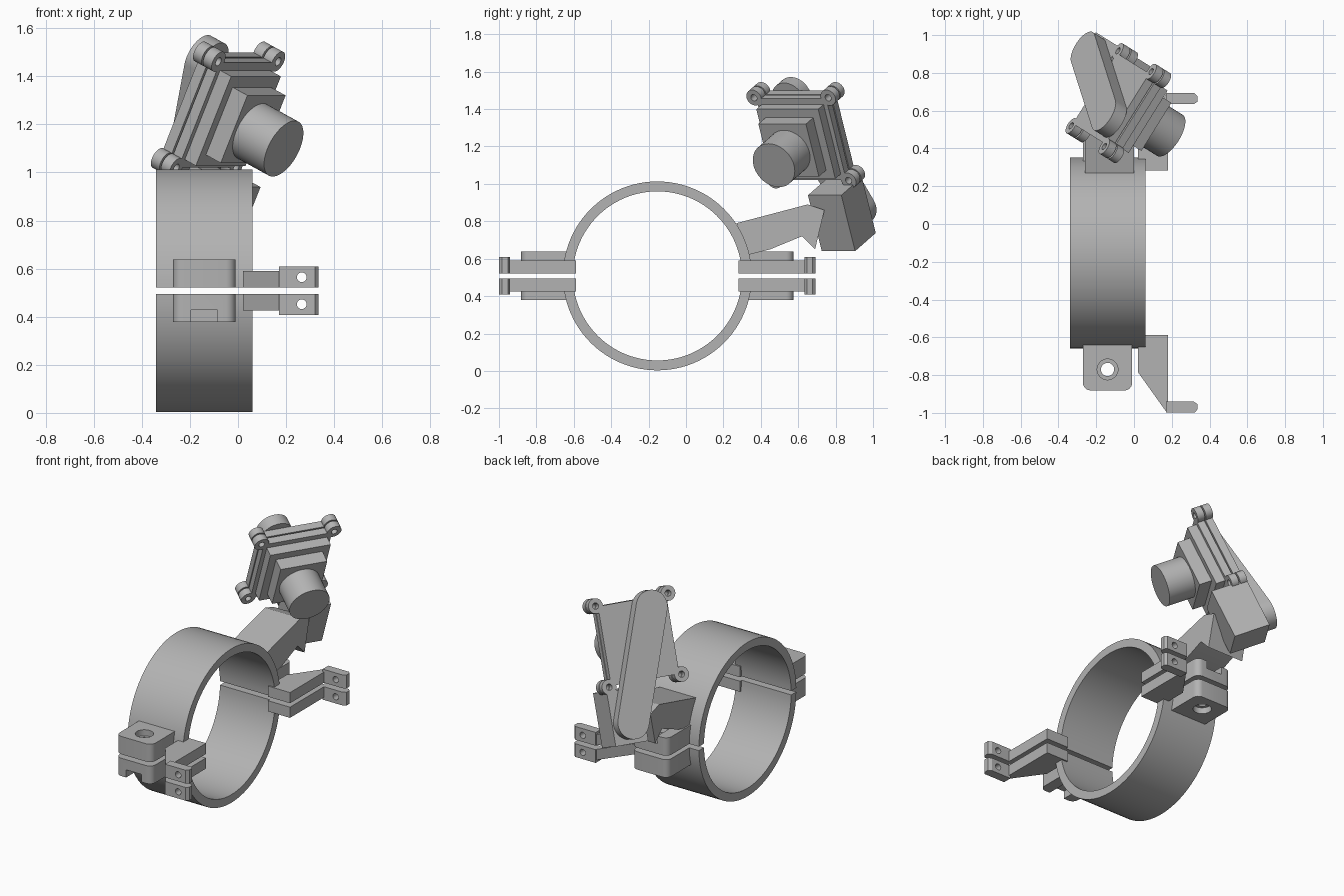
import bpy, bmesh, math
from mathutils import Matrix, Vector

cube = bpy.data.objects.get("Cube")
if cube:
    bpy.data.objects.remove(cube)

grey = bpy.data.materials.new("plain_grey")
grey.use_nodes = True
grey.diffuse_color = (0.45, 0.45, 0.45, 1)
grey.node_tree.nodes["Principled BSDF"].inputs["Base Color"].default_value = (0.45, 0.45, 0.45, 1)


def frame(a, b, c, origin=(0, 0, 0)):
    m = Matrix((a, b, c)).transposed().to_4x4()
    m.translation = origin
    return m


X, Y, Z = Vector((1, 0, 0)), Vector((0, 1, 0)), Vector((0, 0, 1))
ALONG_X = frame(Y, Z, X)
ALONG_Y = frame(Z, X, Y)
ALONG_Z = frame(X, Y, Z)


def prism(name, pts, lo, hi, m=ALONG_Z):
    """Extrude a 2D outline from lo to hi along the third axis of a frame."""
    bm = bmesh.new()
    face = bm.faces.new([bm.verts.new(m @ Vector((p[0], p[1], lo))) for p in pts])
    out = bmesh.ops.extrude_face_region(bm, geom=[face])
    move = (m.to_3x3() @ Z) * (hi - lo)
    bmesh.ops.translate(bm, vec=move, verts=[v for v in out["geom"] if isinstance(v, bmesh.types.BMVert)])
    bmesh.ops.recalc_face_normals(bm, faces=bm.faces)
    mesh = bpy.data.meshes.new(name)
    bm.to_mesh(mesh)
    bm.free()
    mesh.materials.append(grey)
    ob = bpy.data.objects.new(name, mesh)
    bpy.context.collection.objects.link(ob)
    return ob


def arc(cx, cy, r, start=0, end=360, n=32):
    full = end - start == 360
    steps = [math.radians(start + (end - start) * i / n) for i in range(n if full else n + 1)]
    return [(cx + r * math.cos(t), cy + r * math.sin(t)) for t in steps]


def rect(x0, x1, y0, y1):
    return [(x0, y0), (x1, y0), (x1, y1), (x0, y1)]


def combine(ob, tool, operation="DIFFERENCE"):
    mod = ob.modifiers.new("combine", "BOOLEAN")
    mod.operation, mod.object, mod.solver = operation, tool, "EXACT"
    bpy.context.view_layer.objects.active = ob
    bpy.ops.object.modifier_apply(modifier=mod.name)
    bpy.data.objects.remove(tool)


# Split ring clamp
MID_Y, MID_Z, OUTER, INNER = -0.153, 0.508, 0.505, 0.452
GAP = 0.013


def half_ring(name, start):
    a, b = math.degrees(math.asin(GAP / OUTER)), math.degrees(math.asin(GAP / INNER))
    outline = arc(MID_Y, MID_Z, OUTER, start + a, start + 180 - a, 48)
    outline += arc(MID_Y, MID_Z, INNER, start + 180 - b, start + b, 48)
    return prism(name, outline, -0.34, 0.06, ALONG_X)


half_ring("upper_ring", 0)
half_ring("lower_ring", 180)

# Bolt lugs, side arms and tabs, repeated front and back, above and below the gap
for end, s in (("front", -1), ("back", 1)):
    def at(d):
        return MID_Y + s * d

    for level, k in (("upper", 1), ("lower", -1)):
        def heights(h):
            return sorted((MID_Z + k * GAP, MID_Z + k * h))

        outline = [(-0.27, at(0.455)), (-0.01, at(0.455))]
        corners = arc(-0.05, 0.688, 0.04, 0, 90, 6) + arc(-0.23, 0.688, 0.04, 90, 180, 6)
        outline += [(x, at(d)) for x, d in corners]
        lug = prism(f"{end}_{level}_lug", outline, *heights(0.13))
        combine(lug, prism("cutter", arc(-0.14, at(0.617), 0.035), 0.3, 0.7))
        if (s, k) in ((-1, -1), (1, 1)):
            # Nut slot on the outer face
            slot = rect(-0.195, -0.085, *sorted((at(0.53), at(0.8))))
            combine(lug, prism("cutter", slot, *sorted((MID_Z + k * 0.08, MID_Z + k * 0.2))))
        else:
            # Bolt head recess on the outer face
            bore = arc(-0.14, at(0.617), 0.055)
            combine(lug, prism("cutter", bore, *sorted((MID_Z + k * 0.09, MID_Z + k * 0.2))))

        arm = [(0.02, 0.435), (0.18, 0.435), (0.18, 0.84), (0.17, 0.84), (0.02, 0.63)]
        prism(f"{end}_{level}_side_arm", [(x, at(d)) for x, d in arm], *heights(0.083))
        tab = [(0.17, 0.787), (0.315, 0.787), (0.335, 0.8), (0.335, 0.83), (0.32, 0.846), (0.17, 0.846)]
        tab = prism(f"{end}_{level}_tab", [(x, at(d)) for x, d in tab], *heights(0.1))
        hole = arc(MID_Z + k * 0.056, 0.265, 0.02, n=20)
        combine(tab, prism("cutter", hole, *sorted((at(0.7), at(0.9))), ALONG_Y))

# Support arm rising from the ring
support = [(0.27, 0.79), (0.65, 0.89), (0.74, 0.86), (0.69, 0.65), (0.62, 0.72), (0.45, 0.65), (0.33, 0.62)]
prism("support_arm", support, -0.26, 0.0, ALONG_X)

# Tilted frame of the camera: u across, v up, n out through the lens
yaw, pitch = math.radians(-32), math.radians(25)
u = Vector((-math.sin(yaw), math.cos(yaw), 0))
n = Vector((math.cos(yaw) * math.cos(pitch), math.sin(yaw) * math.cos(pitch), -math.sin(pitch)))
v = n.cross(u)
HEAD = frame(u, v, n, (-0.083, 0.64, 1.26))

# Camera case: two eared plates, a raised face, a square mount and the lens
EARS = [(a * 0.225, b * 0.235) for a in (-1, 1) for b in (-1, 1)]
for name, lo, hi in (("case_back_plate", -0.05, -0.004), ("case_front_plate", 0.004, 0.05)):
    plate = prism(name, rect(-0.22, 0.22, -0.24, 0.24), lo, hi, HEAD)
    for cu, cv in EARS:
        combine(plate, prism("ear", arc(cu * 1.04, cv * 1.04, 0.046), lo, hi, HEAD), "UNION")
    for cu, cv in EARS:
        combine(plate, prism("cutter", arc(cu * 1.04, cv * 1.04, 0.019, n=20), -0.2, 0.2, HEAD))
prism("case_core", rect(-0.2, 0.2, -0.22, 0.22), -0.01, 0.01, HEAD)
prism("case_face", rect(-0.195, 0.195, -0.205, 0.205), 0.05, 0.11, HEAD)
prism("lens_mount", rect(-0.15, 0.15, -0.155, 0.155), 0.11, 0.19, HEAD)
prism("lens", arc(0, -0.01, 0.128, n=48), 0.19, 0.36, HEAD)

# Long round-ended bar behind the case
top, low = Vector((-0.09, 0.185)), Vector((0.147, -0.475))
turn = math.degrees(math.atan2(top.y - low.y, top.x - low.x))
bar = arc(*top, 0.1, turn - 90, turn + 90, 24) + arc(*low, 0.1, turn + 90, turn + 270, 24)
prism("tilt_bar", bar, -0.125, -0.05, HEAD)

# Block joining the bar to the support arm
prism("joint_block", rect(0.045, 0.255, -0.6, -0.27), -0.05, 0.18, HEAD)

# Smooth round surfaces, keep edges sharp
bpy.ops.object.select_all(action="DESELECT")
for ob in bpy.context.collection.objects:
    if ob.type == "MESH" and ob.data.materials and ob.data.materials[0] == grey:
        ob.select_set(True)
        bpy.context.view_layer.objects.active = ob
bpy.ops.object.shade_smooth_by_angle(angle=math.radians(30))
